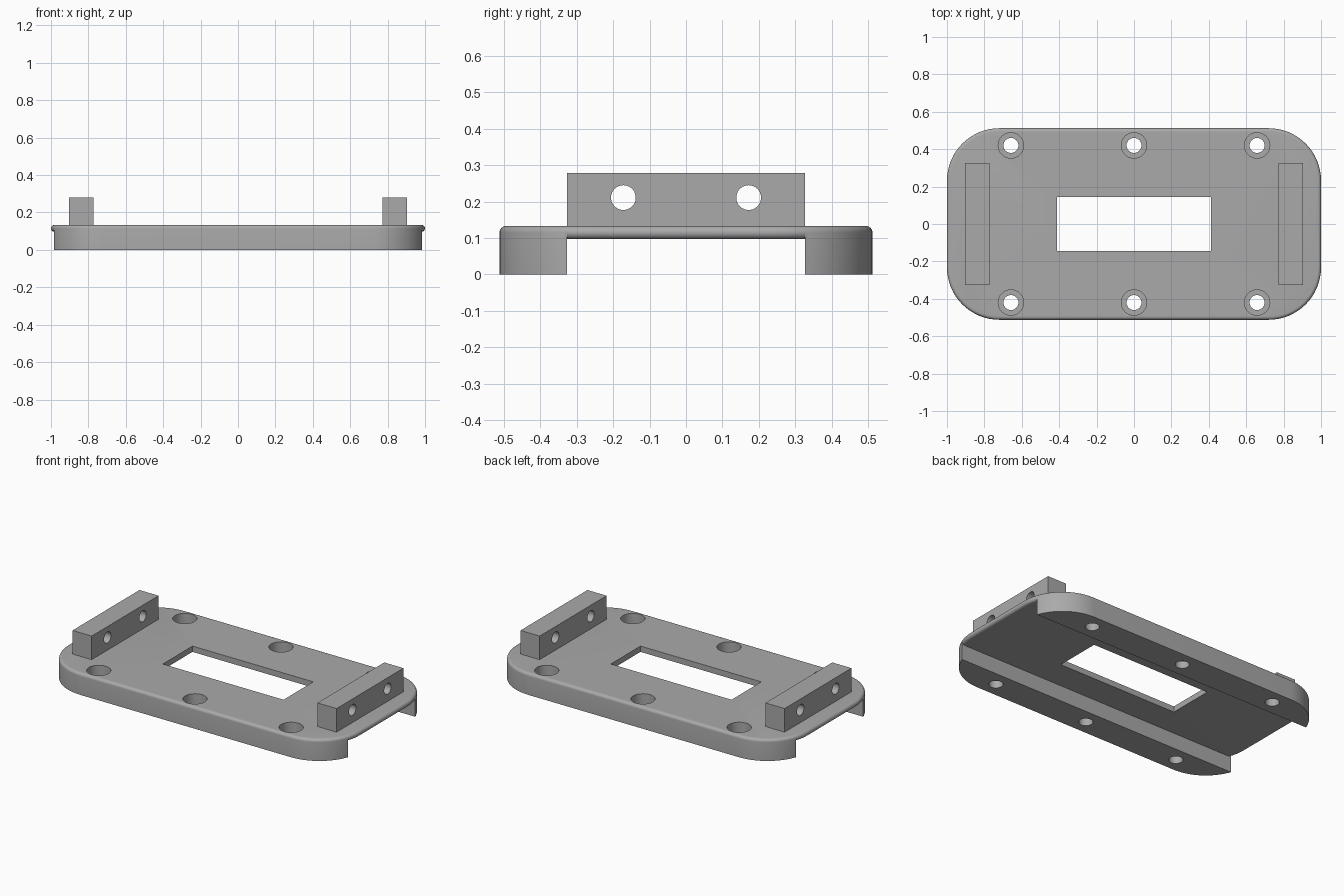
import bpy, bmesh, math

cube = bpy.data.objects.get("Cube")
if cube:
    bpy.data.objects.remove(cube, do_unlink=True)

HALF_X, HALF_Y, CORNER = 1.0, 0.512, 0.28
TOP, UNDER, SLOT_Y = 0.133, 0.097, 0.327
MID, ROUND = (TOP + UNDER) / 2, (TOP - UNDER) / 2

grey = bpy.data.materials.new("light grey")
grey.use_nodes = True
colour = (0.4, 0.4, 0.4, 1)
grey.diffuse_color = colour
grey.node_tree.nodes["Principled BSDF"].inputs["Base Color"].default_value = colour


def finish(name, bm):
    bmesh.ops.recalc_face_normals(bm, faces=bm.faces)
    mesh = bpy.data.meshes.new(name)
    bm.to_mesh(mesh)
    bm.free()
    mesh.materials.append(grey)
    obj = bpy.data.objects.new(name, mesh)
    bpy.context.collection.objects.link(obj)
    return obj


def outline(inset, z, steps=16):
    """Rounded rectangle, pulled in by inset."""
    r = CORNER - inset
    points = []
    for i, (sx, sy) in enumerate(((1, 1), (-1, 1), (-1, -1), (1, -1))):
        for k in range(steps + 1):
            a = math.pi / 2 * (i + k / steps)
            points.append((sx * (HALF_X - CORNER) + r * math.cos(a),
                           sy * (HALF_Y - CORNER) + r * math.sin(a), z))
    return points


def loft(name, levels):
    bm = bmesh.new()
    rings = [[bm.verts.new(p) for p in outline(*level)] for level in levels]
    for low, high in zip(rings, rings[1:]):
        for i in range(len(low)):
            j = (i + 1) % len(low)
            bm.faces.new((low[i], low[j], high[j], high[i]))
    bm.faces.new(rings[0])
    bm.faces.new(rings[-1])
    return finish(name, bm)


def box(name, x0, x1, y0, y1, z0, z1):
    bm = bmesh.new()
    bmesh.ops.create_cube(bm, size=1)
    for v in bm.verts:
        v.co = ((x0 + x1) / 2 + v.co.x * (x1 - x0),
                (y0 + y1) / 2 + v.co.y * (y1 - y0),
                (z0 + z1) / 2 + v.co.z * (z1 - z0))
    return finish(name, bm)


def cylinder(radius, depth, centre, along_x=False):
    bm = bmesh.new()
    bmesh.ops.create_cone(bm, cap_ends=True, segments=40, radius1=radius,
                          radius2=radius, depth=depth)
    obj = finish("cutter", bm)
    if along_x:
        obj.rotation_euler.y = math.pi / 2
    obj.location = centre
    return obj


def combine(target, other, operation):
    bpy.context.view_layer.update()
    mod = target.modifiers.new("combine", "BOOLEAN")
    mod.operation, mod.solver, mod.object = operation, "EXACT", other
    bpy.ops.object.select_all(action="DESELECT")
    bpy.context.view_layer.objects.active = target
    target.select_set(True)
    bpy.ops.object.modifier_apply(modifier=mod.name)
    bpy.data.objects.remove(other, do_unlink=True)


def smooth(obj):
    bpy.ops.object.select_all(action="DESELECT")
    bpy.context.view_layer.objects.active = obj
    obj.select_set(True)
    bpy.ops.object.shade_smooth_by_angle(angle=math.radians(30))


# Plate with a fully rounded rim
rim = []
for k in range(13):
    a = math.pi * (k / 12 - 0.5)
    rim.append((ROUND * (1 - math.cos(a)), MID + ROUND * math.sin(a)))
plate = loft("base_plate", rim)

# Two side rails below the plate, left by a lengthwise channel
rails = loft("side_rails", [(0, 0), (0, MID)])
combine(rails, box("cutter", -2, 2, -SLOT_Y, SLOT_Y, -1, 1), "DIFFERENCE")
combine(plate, rails, "UNION")

# Central window
combine(plate, box("cutter", -0.413, 0.413, -0.145, 0.145, -1, 1), "DIFFERENCE")

# Counterbored screw holes through the rails
for x in (-0.658, 0, 0.658):
    for y in (-0.42, 0.42):
        combine(plate, cylinder(0.04, 1, (x, y, 0)), "DIFFERENCE")
        combine(plate, cylinder(0.068, 0.2, (x, y, 0.145)), "DIFFERENCE")
smooth(plate)

# Upright end blocks with two cross holes each
for side, name in ((1, "left_block"), (-1, "right_block")):
    x0, x1 = sorted((side * 0.772, side * 0.903))
    block = box(name, x0, x1, -SLOT_Y, SLOT_Y, TOP, 0.279)
    for y in (-0.172, 0.172):
        combine(block, cylinder(0.034, 0.5, (side * 0.84, y, 0.211), True), "DIFFERENCE")
    smooth(block)
